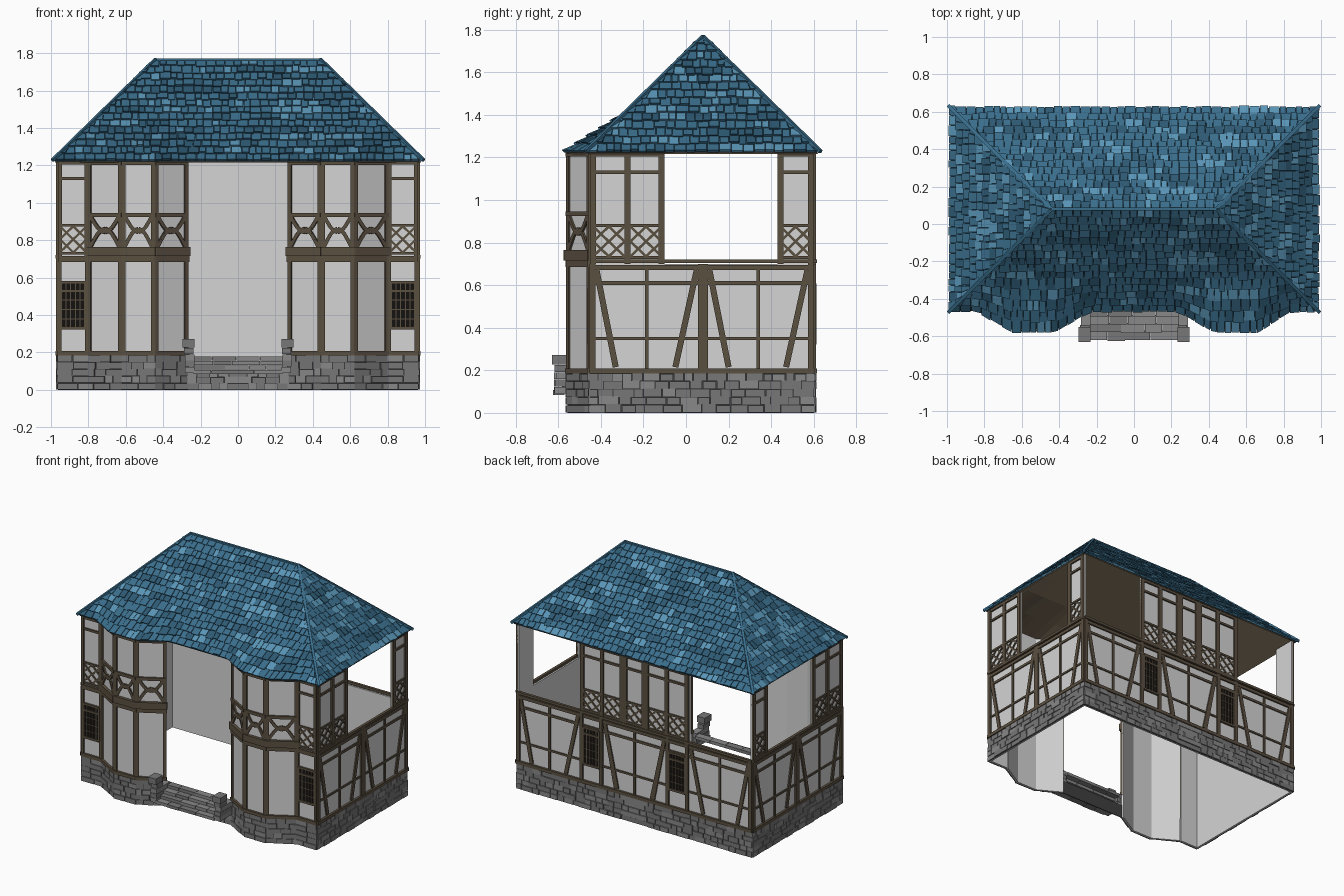
import bpy, bmesh, math, random
from mathutils import Vector

if "Cube" in bpy.data.objects:
    bpy.data.objects.remove(bpy.data.objects["Cube"])
random.seed(7)

# ---- materials (linear colours) ----
COL = {"plaster": (.66, .66, .66), "stone_mid": (.185, .185, .185), "stone_light": (.25, .25, .25),
       "stone_joint": (.05, .05, .05), "tile_mid": (.042, .155, .26), "tile_light": (.10, .30, .47),
       "tile_dark": (.026, .10, .17), "tile_gap": (.01, .035, .058), "timber": (.105, .08, .052),
       "window_dark": (.007, .006, .005)}
NAMES = list(COL)
MATS = []
for n, c in COL.items():
    m = bpy.data.materials.new(n)
    m.diffuse_color = (*c, 1)
    m.use_nodes = True
    m.node_tree.nodes["Principled BSDF"].inputs["Base Color"].default_value = m.diffuse_color
    MATS.append(m)

# ---- helpers ----
parts = {}
def bm_of(part):
    return parts.setdefault(part, bmesh.new())

def hexa(part, pts, mat):
    """Box from 4 lower + 4 upper corners."""
    bm = bm_of(part)
    v = [bm.verts.new(p) for p in pts]
    for f in ((3, 2, 1, 0), (4, 5, 6, 7), (0, 1, 5, 4), (1, 2, 6, 5), (2, 3, 7, 6), (3, 0, 4, 7)):
        bm.faces.new([v[i] for i in f]).material_index = NAMES.index(mat)

def cube(part, x0, x1, y0, y1, z0, z1, mat):
    hexa(part, [(x, y, z) for z in (z0, z1) for x, y in ((x0, y0), (x1, y0), (x1, y1), (x0, y1))], mat)

class Seg:
    """A straight wall run in plan; s along it, d outward."""
    def __init__(self, a, b):
        self.a, self.b = Vector(a), Vector(b)
        self.L = (self.b - self.a).length
        self.u = (self.b - self.a).normalized()
        self.n = Vector((self.u.y, -self.u.x))
    def at(self, s, z, d):
        p = self.a + self.u * s + self.n * d
        return (p.x, p.y, z)

def bar(part, g, p, q, w, d0, d1, mat="timber"):
    p, q = Vector(p), Vector(q)
    t = (q - p).normalized()
    o = Vector((-t.y, t.x)) * w / 2
    c = [p - o, q - o, q + o, p + o]
    hexa(part, [g.at(k.x, k.y, d) for d in (d0, d1) for k in c], mat)

def slab(part, g, s0, s1, z0, z1, d0, d1, mat="timber"):
    bar(part, g, (s0, (z0 + z1) / 2), (s1, (z0 + z1) / 2), z1 - z0, d0, d1, mat)

def post(g, s, z0, z1, w=.025, d=.010):
    slab("timber_frame", g, s - w / 2, s + w / 2, z0, z1, -.006, d)

def rail(g, s0, s1, z, w=.02, d=.009):
    slab("timber_frame", g, s0, s1, z - w / 2, z + w / 2, -.006, d)

def brace(g, p, q, w=.028):
    bar("timber_frame", g, p, q, w, -.005, .007)

def lattice(g, s0, s1, z0=.735, z1=.875):
    sm, zm = (s0 + s1) / 2, (z0 + z1) / 2
    lines = [((s0, z0), (s1, z1)), ((s0, z1), (s1, z0)), ((s0, zm), (sm, z1)), ((sm, z1), (s1, zm)),
             ((s1, zm), (sm, z0)), ((sm, z0), (s0, zm))]
    for p, q in lines:
        bar("lattice_panels", g, p, q, .012, -.004, .005)
    rail(g, s0, s1, z1 + .005, .014, .007)
    rail(g, s0, s1, z0 - .005, .014, .007)

def window(g, s0, s1, z0=.33, z1=.575):
    slab("window_glass", g, s0, s1, z0, z1, -.004, .003, "window_dark")
    for s in (s0, s1):
        slab("window_frames", g, s - .008, s + .008, z0, z1, -.004, .012)
    for z in (z0, z1 - .045, z1):
        slab("window_frames", g, s0, s1, z - .008, z + .008, -.004, .012)
    for i in range(1, 5):
        s = s0 + (s1 - s0) * i / 5
        slab("window_frames", g, s - .0025, s + .0025, z0, z1, 0, .006)
    for i in range(1, 4):
        z = z0 + (z1 - .045 - z0) * i / 4
        slab("window_frames", g, s0, s1, z - .0025, z + .0025, 0, .006)

def plaster(g, s0, s1, z0, z1):
    slab("plaster_walls", g, s0, s1, z0, z1, -.014, -.002, "plaster")

def stones(g, z1=.185, rows=5):
    slab("stone_base", g, 0, g.L, 0, z1, -.002, .001, "stone_joint")
    h = z1 / rows
    for r in range(rows):
        s = -.004
        while s < g.L:
            w = random.uniform(.04, .10)
            e = s + w if g.L - s - w > .035 else g.L + .004
            slab("stone_base", g, s + .002, e - .002, r * h + .0015, (r + 1) * h - .0015 + random.choice((0, 0, .006)),
                 0, random.uniform(.005, .012), random.choice(("stone_mid", "stone_mid", "stone_light")))
            s = e

def framed_bay(g, s0, s1):
    """Ground floor field: mid post, two rails, two splayed braces."""
    rail(g, s0, s1, .61, .018, .006)
    rail(g, s0, s1, .35, .014, .006)
    post(g, (s0 + s1) / 2, .2, .69, .016, .006)
    brace(g, (s0 + .03, .67), (s0 + .12, .215))
    brace(g, (s1 - .03, .67), (s1 - .13, .215))

def upper_panels(g, stops, w=.028):
    """Upper floor wall with posts at the stops and a lattice in each field."""
    plaster(g, stops[0], stops[-1], .69, 1.23)
    rail(g, stops[0], stops[-1], 1.215, .022)
    rail(g, stops[0], stops[-1], 1.13, .016)
    for s in stops:
        k = min(max(s, stops[0] + w / 2), stops[-1] - w / 2)
        post(g, k, .70, 1.22, w)
    for a, b in zip(stops, stops[1:]):
        lattice(g, a + w / 2, b - w / 2)

# ---- right half of the house in plan (mirrored across x) ----
centre = Seg((0, -.455), (.27, -.455))
bays = [Seg((.27, -.455), (.445, -.555)), Seg((.445, -.555), (.62, -.555)), Seg((.62, -.555), (.80, -.45))]
flat = Seg((.80, -.45), (.962, -.45))
side = Seg((.962, -.45), (.962, .6))
back = Seg((.962, .6), (0, .6))

stones(centre, .10, 3)
for g in bays + [flat, side, back]:
    stones(g)
    plaster(g, 0, g.L, 0, .70)
    rail(g, -.004, g.L + .004, .197, .024, .014)

# bay fronts: two-storey, moulded band and curved braces
for g in bays:
    plaster(g, 0, g.L, .69, 1.23)
    for s in (.008, g.L - .008):
        post(g, s, .2, 1.22, .022, .008)
    slab("bay_moulding", g, -.006, g.L + .006, .685, .715, -.006, .010)
    slab("bay_moulding", g, -.008, g.L + .008, .715, .765, -.006, .020)
    rail(g, 0, g.L, .935, .022, .012)
    rail(g, 0, g.L, 1.215, .024, .012)
    for base, top in ((.765, .862), (.93, .842)):
        N = 8
        pts = [(.015 + (g.L - .03) * i / N, base + (top - base) * math.sin(math.pi * i / N)) for i in range(N + 1)]
        for p, q in zip(pts, pts[1:]):
            bar("bay_curved_braces", g, p, q, .02, -.004, .008)

# flat front strip beside the bay
upper_panels(flat, [0, flat.L], .02)
rail(flat, 0, flat.L, .70, .03, .012)
for s in (.008, flat.L - .008):
    post(flat, s, .2, .70, .018)
window(flat, .018, flat.L - .016)

# side: two framed fields below, open gallery above
for a, b in ((0, .53), (.53, side.L)):
    framed_bay(side, a, b)
for s, w in ((.012, .028), (.53, .045), (side.L - .012, .028)):
    post(side, s, .2, .70, w)
rail(side, 0, side.L, .683, .024)
rail(side, 0, side.L, .712, .018, .014)
upper_panels(side, [0, .175, .35])
upper_panels(side, [.88, side.L])

# back: framed fields, windows, and a central upper wall of five panels
framed_bay(back, 0, .53)
framed_bay(back, .69, 2 * back.L - .69)
window(back, .545, .675, .33, .60)
rail(back, .53, .69, .61, .018)
for s, w in ((.012, .028), (.53, .026), (.69, .026)):
    post(back, s, .2, .70, w)
rail(back, 0, back.L, .683, .024)
rail(back, 0, back.L, .712, .018, .014)
upper_panels(back, [.52 + .1768 * i for i in range(3)])
mid = Seg((.09, .6), (-.09, .6))
upper_panels(mid, [0, mid.L])
MIRRORED = set(parts)

# ---- entrance steps with stone piers ----
for k in range(4):
    y0, z0, x = -.625 + .042 * k, .085 + .024 * k, -.24
    while x < .24:
        e = x + random.uniform(.09, .2)
        e = .24 if e > .19 else e
        cube("entrance_steps", x + .001, e - .001, y0 + random.uniform(0, .006), y0 + .055, z0, z0 + .022,
             random.choice(("stone_mid", "stone_light")))
        x = e
for sx in (-1, 1):
    for i in range(4):
        j = random.uniform(-.006, .006)
        xs = sorted((sx * (.235 + j / 2), sx * (.285 + j / 2)))
        cube("step_piers", *xs, -.615 + j, -.46 if i < 3 else -.54, .09 + .034 * i, .122 + .034 * i,
             "stone_mid" if i % 2 else "stone_light")
    cube("step_piers", *sorted((sx * .232, sx * .297)), -.63, -.55, .228, .272, "stone_mid")

# ---- hipped roof, swelling out over the two bays ----
FACES = [((0, -1), .98, .54), ((1, 0), .54, .98), ((0, 1), .98, .54), ((-1, 0), .54, .98)]
def swell(s, t):
    a = abs(s)
    f = min((a - .24) / .18, 1, (.84 - a) / .18)
    return .11 * max(0, f) * max(0, 1 - t / .34)

def roof_pt(face, s, t, h):
    d, half, dist = face
    s = max(-half + .54 * t, min(half - .54 * t, s))
    out = dist - .54 * t + h * .7 + (swell(s, t) if d == (0, -1) else 0)
    return (d[0] * out - d[1] * s, .08 + d[1] * out + d[0] * s, 1.222 + .54 * t + h * .7)

ROWS = 15
for face in FACES:
    half = face[1]
    # boarding: dark upper sheet, timber underside
    for part, h, mat in (("roof_underlay", 0, "tile_gap"), ("roof_boarding", -.008, "timber")):
        bm = bm_of(part)
        C, R = 32, 6
        grid = [[bm.verts.new(roof_pt(face, (2 * c / C - 1) * (half - .54 * r / R), r / R, h))
                 for c in range(C + 1)] for r in range(R + 1)]
        for r in range(R):
            for c in range(C):
                q = [grid[r][c], grid[r][c + 1], grid[r + 1][c + 1], grid[r + 1][c]]
                if (q[2].co - q[3].co).length < 1e-5:
                    q.pop()
                bm.faces.new(q).material_index = NAMES.index(mat)
    # tiles
    for r in range(ROWS):
        w_row = half - .54 * r / ROWS
        s, mat = -w_row - random.uniform(0, .03), "tile_mid"
        while s < w_row - .006:
            e = s + random.uniform(.032, .06)
            if e > -w_row + .006:
                t0 = max(0, r + random.uniform(-.14, .14)) / ROWS
                t1 = min(1, (r + 1.3) / ROWS)
                if random.random() < .65:
                    mat = random.choice(("tile_mid",) * 4 + ("tile_light", "tile_dark"))
                hi = random.uniform(.012, .019)
                q = [(s + .0015, t0), (e - .0015, t0), (e - .0015, t1), (s + .0015, t1)]
                hexa("roof_tiles", [roof_pt(face, a, t, .001) for a, t in q] +
                     [roof_pt(face, a, t, hi if t == t0 else .004) for a, t in q], mat)
            s = e

# hip and ridge caps
def cap(p, q, w):
    p, q = Vector(p), Vector(q)
    t = (q - p).normalized()
    x = t.cross(Vector((0, 0, 1))).normalized() * w
    up = x.cross(t).normalized() * w
    hexa("ridge_caps", [k + o for k in (p, q) for o in (-x - up, x - up, x + up * .8, -x + up * .8)], "tile_mid")
for sx in (-1, 1):
    for sy in (-1, 1):
        cap((sx * .992, .08 + sy * .552, 1.228), (sx * .44, .08, 1.768), .009)
cap((-.44, .08, 1.766), (.44, .08, 1.766), .008)

# ---- turn every part into an object ----
for name, bm in parts.items():
    if name not in ("roof_underlay", "roof_boarding"):
        bmesh.ops.recalc_face_normals(bm, faces=bm.faces)
    elif name == "roof_boarding":
        bmesh.ops.reverse_faces(bm, faces=bm.faces)
    me = bpy.data.meshes.new(name)
    bm.to_mesh(me)
    bm.free()
    used = sorted({p.material_index for p in me.polygons})
    for i in used:
        me.materials.append(MATS[i])
    for p in me.polygons:
        p.material_index = used.index(p.material_index)
    ob = bpy.data.objects.new(name, me)
    bpy.context.collection.objects.link(ob)
    if name in MIRRORED:
        ob.modifiers.new("mirror", "MIRROR").use_mirror_merge = False
